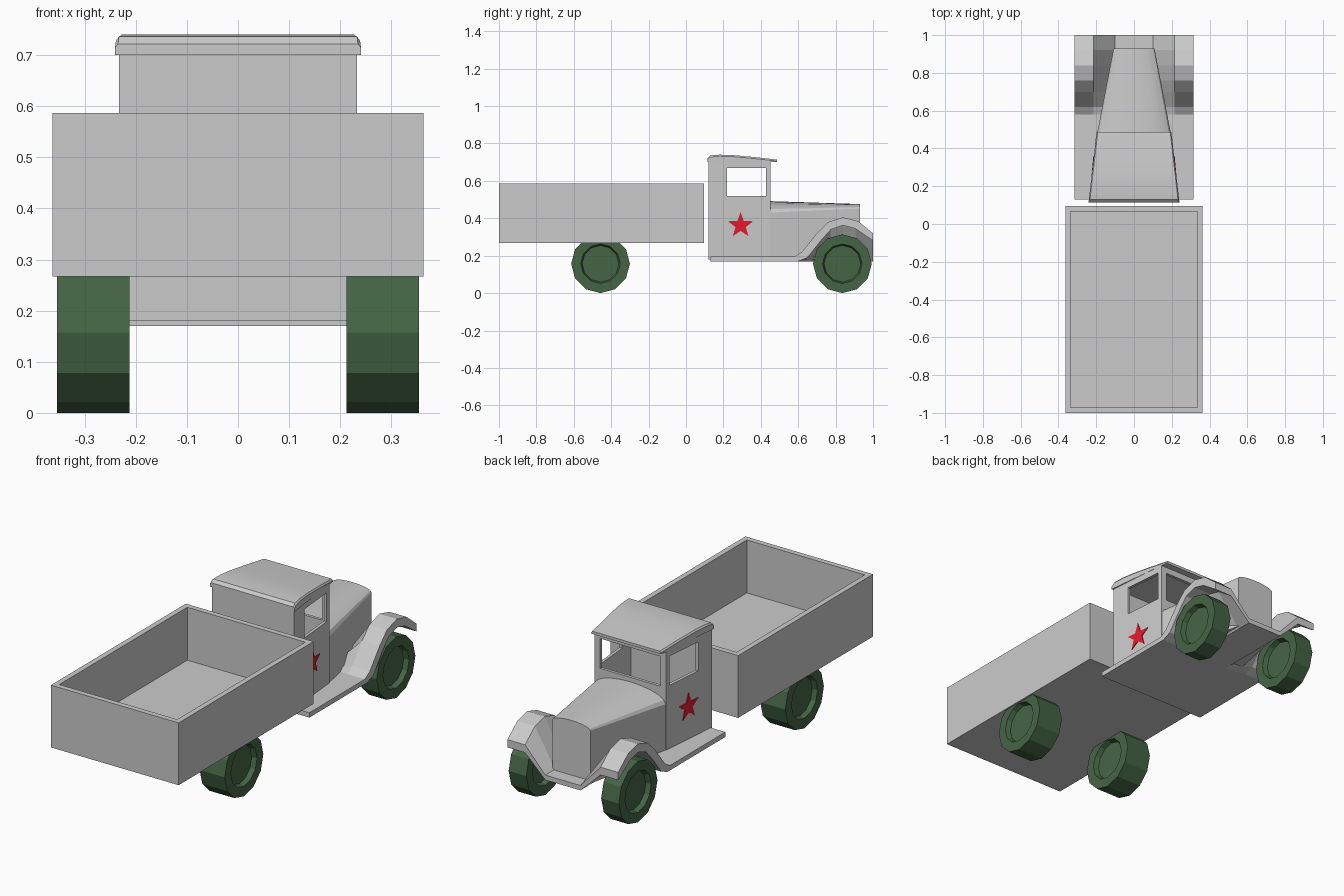
import bpy, bmesh
from math import sin, cos, pi, atan2, radians

if "Cube" in bpy.data.objects:
    bpy.data.objects.remove(bpy.data.objects["Cube"])


def material(name, color):
    m = bpy.data.materials.new(name)
    m.diffuse_color = (*color, 1)
    m.use_nodes = True
    m.node_tree.nodes["Principled BSDF"].inputs["Base Color"].default_value = m.diffuse_color
    return m


green = material("dark_green", (0.06, 0.13, 0.06))
red = material("red", (0.8, 0.01, 0.025))


def loft(name, rings, mat=None, smooth=False):
    """Skin a row of equal closed rings and cap both ends."""
    bm = bmesh.new()
    rows = [[bm.verts.new(p) for p in ring] for ring in rings]
    n = len(rows[0])
    for a, b in zip(rows, rows[1:]):
        for i in range(n):
            j = (i + 1) % n
            bm.faces.new((a[i], a[j], b[j], b[i]))
    bm.faces.new(rows[0])
    bm.faces.new(rows[-1])
    bmesh.ops.recalc_face_normals(bm, faces=bm.faces)
    me = bpy.data.meshes.new(name)
    bm.to_mesh(me)
    bm.free()
    ob = bpy.data.objects.new(name, me)
    bpy.context.collection.objects.link(ob)
    if mat:
        me.materials.append(mat)
    if smooth:
        bpy.ops.object.select_all(action='DESELECT')
        ob.select_set(True)
        bpy.context.view_layer.objects.active = ob
        bpy.ops.object.shade_smooth_by_angle(angle=radians(28))
    return ob


def rect(w, y0, y1, z, w1=None):
    w1 = w if w1 is None else w1
    return [(-w, y0, z), (w, y0, z), (w1, y1, z), (-w1, y1, z)]


def cut(ob, cutter):
    cutter.hide_render = True
    cutter.hide_viewport = True
    mod = ob.modifiers.new("cut", 'BOOLEAN')
    mod.object = cutter
    mod.solver = 'EXACT'


# Open cargo bed: outer wall up, over the rim, down to the floor
loft("cargo_bed", [rect(0.363, -1, 0.095, 0.267), rect(0.363, -1, 0.095, 0.587),
                   rect(0.335, -0.972, 0.067, 0.587), rect(0.335, -0.972, 0.067, 0.315)])

# Twelve-sided wheels with recessed hubs
R = 0.157


def wheel(name, x0, x1, y):
    prof = [(x0 + 0.025, 0.098), (x0, 0.106), (x0, R), (x1, R), (x1, 0.106), (x1 - 0.025, 0.098)]
    loft(name, [[(x, y + r * cos(i * pi / 6), R + r * sin(i * pi / 6)) for i in range(12)]
                for x, r in prof], green)


for s, side in ((1, "right"), (-1, "left")):
    wheel("rear_wheel_" + side, *sorted((s * 0.212, s * 0.354)), -0.457)
    wheel("front_wheel_" + side, *sorted((s * 0.213, s * 0.313)), 0.836)

# Running boards, fenders and aprons as one folded sheet
top = [(0.13, 0.195), (0.58, 0.195), (0.62, 0.22), (0.70, 0.32), (0.76, 0.38),
       (0.84, 0.405), (0.92, 0.385), (1.0, 0.32)]
under = [(0.13, 0.17), (0.60, 0.17), (0.65, 0.19), (0.725, 0.285), (0.775, 0.34),
         (0.84, 0.362), (0.905, 0.345), (1.0, 0.28)]
xs = [-0.315, -0.215, -0.1, 0.1, 0.215, 0.315]
rings = []
for (ty, tz), (uy, uz) in zip(top, under):
    up = [(x, ty, tz if abs(x) > 0.2 else 0.195) for x in xs]
    down = [(x, uy if abs(x) > 0.2 else ty, uz if abs(x) > 0.2 else 0.17) for x in xs]
    rings.append(up + down[::-1])
loft("fenders_and_running_boards", rings)

# Bonnet: rounded top, tapering to the grille
rings = []
for y, w, shoulder, crown in ((0.44, 0.203, 0.43, 0.492), (0.93, 0.108, 0.452, 0.476)):
    arc = [(w * cos(i * pi / 10), y, shoulder + (crown - shoulder) * sin(i * pi / 10))
           for i in range(11)]
    rings.append([(w, y, 0.18)] + arc + [(-w, y, 0.18)])
loft("bonnet", rings, smooth=True)

# Hollow cab with side windows and windscreen
cab = loft("cab", [rect(0.233, 0.12, 0.452, 0.18, 0.203), rect(0.233, 0.12, 0.452, 0.708, 0.203)])
cut(cab, loft("cab_inside_cutter", [rect(0.217, 0.136, 0.437, 0.2, 0.189),
                                    rect(0.217, 0.136, 0.437, 0.695, 0.189)]))
cut(cab, loft("side_window_cutter", [rect(0.4, 0.22, 0.427, 0.52), rect(0.4, 0.22, 0.427, 0.668)]))
cut(cab, loft("windscreen_cutter", [rect(0.172, 0.40, 0.6, 0.515), rect(0.172, 0.40, 0.6, 0.668)]))

# Roof: side profile swept across the tapering width
profile = [(0.115, 0.70), (0.115, 0.722), (0.13, 0.736), (0.18, 0.74), (0.25, 0.738),
           (0.36, 0.728), (0.487, 0.714), (0.487, 0.70)]


def roof_side(s, inset, drop):
    return [(s * (0.24 - 0.115 * (y - 0.12) - inset), y, max(z - drop, 0.70)) for y, z in profile]


loft("cab_roof", [roof_side(-1, 0, 0.008), roof_side(-1, 0.006, 0),
                  roof_side(1, 0.006, 0), roof_side(1, 0, 0.008)], smooth=True)

# Five-pointed star on each door, following the slanted wall
slope = 0.03 / 0.332
for s, side in ((1, "right"), (-1, "left")):
    rings = []
    for off in (-0.004, 0.004):
        ring = []
        for i in range(10):
            r = 0.071 if i % 2 == 0 else 0.029
            y = 0.292 + r * sin(i * pi / 5)
            z = 0.362 + r * cos(i * pi / 5)
            ring.append((s * (0.233 - slope * (y - 0.12) + off), y, z))
        rings.append(ring)
    loft("door_star_" + side, rings, red)
